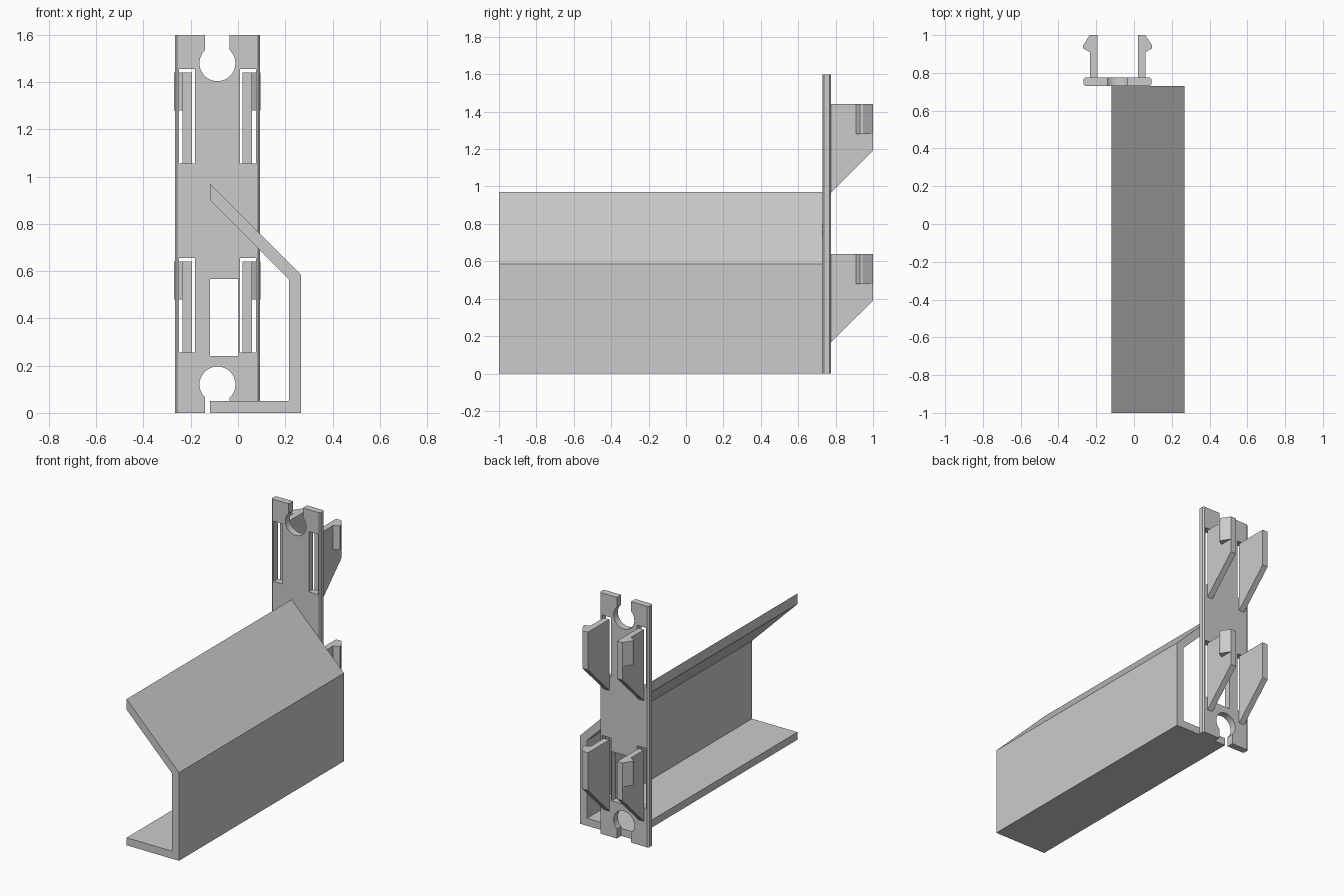
import bpy
import bmesh
from math import cos, sin, tau
from mathutils import Vector

if "Cube" in bpy.data.objects:
    bpy.data.objects.remove(bpy.data.objects["Cube"], do_unlink=True)

mat = bpy.data.materials.new("light grey plastic")
mat.use_nodes = True
grey = (0.6, 0.6, 0.6, 1)
mat.diffuse_color = grey
mat.node_tree.nodes["Principled BSDF"].inputs["Base Color"].default_value = grey

MID = -0.087            # centre line of the mounting plate
FRONT, BACK = 0.73, 0.775
HEIGHT = 1.6


def prism(name, profile, axis, start, end):
    """Extrude a flat profile along an axis; profile uses the other two axes in order."""
    bm = bmesh.new()
    verts = []
    for point in profile:
        co = list(point)
        co.insert(axis, start)
        verts.append(bm.verts.new(co))
    face = bm.faces.new(verts)
    extruded = bmesh.ops.extrude_face_region(bm, geom=[face])["geom"]
    shift = Vector((0, 0, 0))
    shift[axis] = end - start
    bmesh.ops.translate(bm, vec=shift, verts=[g for g in extruded if isinstance(g, bmesh.types.BMVert)])
    bmesh.ops.recalc_face_normals(bm, faces=bm.faces)
    mesh = bpy.data.meshes.new(name)
    bm.to_mesh(mesh)
    bm.free()
    mesh.materials.append(mat)
    obj = bpy.data.objects.new(name, mesh)
    bpy.context.collection.objects.link(obj)
    return obj


def rect(x0, x1, z0, z1):
    return [(x0, z0), (x1, z0), (x1, z1), (x0, z1)]


def cut(target, profile):
    """Punch a profile through the plate from front to back."""
    cutter = prism("cutter", profile, 1, FRONT - 0.1, BACK + 0.1)
    cutter.hide_render = True
    mod = target.modifiers.new("cut", "BOOLEAN")
    mod.operation = "DIFFERENCE"
    mod.solver = "EXACT"
    mod.object = cutter
    bpy.context.view_layer.update()
    graph = bpy.context.evaluated_depsgraph_get()
    mesh = bpy.data.meshes.new_from_object(target.evaluated_get(graph))
    target.modifiers.clear()
    target.data = mesh
    bpy.data.objects.remove(cutter, do_unlink=True)


# Cable tray: flat base, upright wall and sloping hood
prism("tray", [(-0.118, 0), (0.267, 0), (0.267, 0.585), (-0.118, 0.97),
               (-0.118, 0.9), (0.215, 0.567), (0.215, 0.05), (-0.118, 0.05)], 1, -1, FRONT)

# Mounting plate with chamfered long edges
half, c = 0.18, 0.009
plate = prism("mounting_plate",
              [(MID - half + c, FRONT), (MID + half - c, FRONT), (MID + half, FRONT + c),
               (MID + half, BACK - c), (MID + half - c, BACK), (MID - half + c, BACK),
               (MID - half, BACK - c), (MID - half, FRONT + c)], 2, 0, HEIGHT)

# Keyhole notches at both ends
for centre, z0, z1 in ((0.12, -0.1, 0.1), (HEIGHT - 0.12, HEIGHT - 0.1, HEIGHT + 0.1)):
    cut(plate, [(MID + 0.076 * cos(tau * i / 48), centre + 0.076 * sin(tau * i / 48))
                for i in range(48)])
    cut(plate, rect(MID - 0.052, MID + 0.052, z0, z1))

# Window behind the tray
cut(plate, rect(-0.118, 0.003, 0.24, 0.567))

# Relief slots and barbed snap clips, two mirrored pairs
for level, z in (("lower", 0), ("upper", 0.8)):
    for label, s in (("left", 1), ("right", -1)):
        x = lambda d: MID + s * d
        cut(plate, rect(*sorted((x(0.096), x(0.163))), z + 0.255, z + 0.655))
        prism(f"{level}_{label}_clip_fin",
              [(BACK, z + 0.167), (1, z + 0.39), (1, z + 0.64), (BACK, z + 0.64)],
              0, x(0.107), x(0.147))
        prism(f"{level}_{label}_clip_barb",
              [(x(0.147), 1), (x(0.183), 0.945), (x(0.183), 0.93), (x(0.147), 0.91)],
              2, z + 0.48, z + 0.64)
